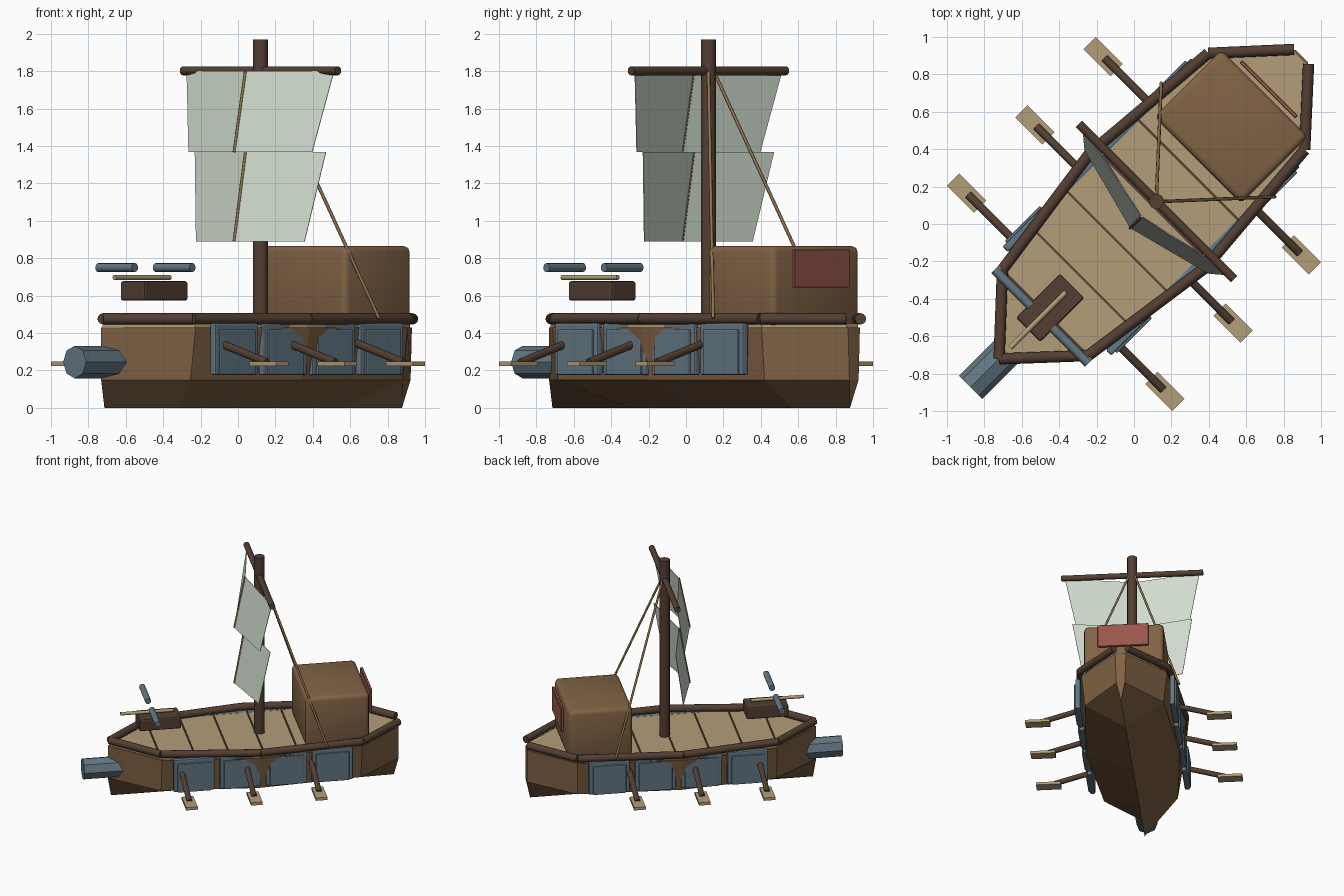
import bpy, bmesh, math
from mathutils import Vector, Matrix

if "Cube" in bpy.data.objects:
    bpy.data.objects.remove(bpy.data.objects["Cube"])

# The boat is built along local x (bow at -x) and turned 45 degrees
TURN = Matrix.Rotation(math.radians(45), 4, 'Z')


def material(name, rgb):
    m = bpy.data.materials.new(name)
    m.diffuse_color = (*rgb, 1)
    m.use_nodes = True
    m.node_tree.nodes["Principled BSDF"].inputs["Base Color"].default_value = m.diffuse_color
    return m


WOOD = material("hull_wood", (0.222, 0.125, 0.060))
DARK = material("dark_wood", (0.086, 0.049, 0.032))
TAN = material("pale_wood", (0.45, 0.34, 0.19))
SLATE = material("slate_metal", (0.125, 0.184, 0.228))
CLOTH = material("sail_cloth", (0.65, 0.73, 0.63))
ROPE = material("rope", (0.28, 0.175, 0.075))
RED = material("red_paint", (0.32, 0.092, 0.070))


def add(name, bm, mat):
    bmesh.ops.recalc_face_normals(bm, faces=bm.faces[:])
    me = bpy.data.meshes.new(name)
    bm.to_mesh(me)
    bm.free()
    me.materials.append(mat)
    ob = bpy.data.objects.new(name, me)
    ob.matrix_world = TURN
    bpy.context.collection.objects.link(ob)
    return ob


def box(name, lo, hi, mat, bevel=0.0, segs=2):
    lo, hi = Vector(lo), Vector(hi)
    bm = bmesh.new()
    size = hi - lo
    bmesh.ops.create_cube(bm, size=1, matrix=Matrix.Translation((lo + hi) / 2)
                          @ Matrix.Diagonal((*size, 1)))
    if bevel:
        bmesh.ops.bevel(bm, geom=bm.edges[:], offset=bevel, segments=segs,
                        profile=0.5, affect='EDGES')
    return add(name, bm, mat)


def rod(name, a, b, r, mat, sides=12, smooth=True):
    a, b = Vector(a), Vector(b)
    d = b - a
    bm = bmesh.new()
    m = Matrix.Translation((a + b) / 2) @ d.to_track_quat('Z', 'Y').to_matrix().to_4x4()
    bmesh.ops.create_cone(bm, cap_ends=True, segments=sides, radius1=r, radius2=r,
                          depth=d.length, matrix=m)
    for f in bm.faces:
        f.smooth = smooth and len(f.verts) == 4
    for e in bm.edges:
        if any(len(f.verts) > 4 for f in e.link_faces):
            e.smooth = False
    return add(name, bm, mat)


def mirrored(half):
    """Turn a half outline (bow to stern) into a closed loop."""
    return half + [(x, -y) for x, y in reversed(half[1:])]


def loft(name, rings, mat, cap_bottom=True):
    """Stack closed outlines (loop, z)."""
    bm = bmesh.new()
    loops = [[bm.verts.new((x, y, z)) for x, y in loop] for loop, z in rings]
    if cap_bottom:
        bm.faces.new(loops[0])
    bm.faces.new(loops[-1])
    for a, b in zip(loops, loops[1:]):
        for k in range(len(a)):
            n = (k + 1) % len(a)
            bm.faces.new((a[k], a[n], b[n], b[k]))
    bmesh.ops.remove_doubles(bm, verts=bm.verts[:], dist=0.0005)
    return add(name, bm, mat)


# Hull with a V bottom running down to a keel line, and deck
keel = mirrored([(-1.01, 0), (-0.44, 0), (0.10, 0), (0.80, 0), (1.24, 0)])
chine = mirrored([(-1.035, 0), (-0.665, 0.305), (0.10, 0.385), (0.92, 0.325), (1.27, 0.035)])
top = mirrored([(-1.035, 0), (-0.665, 0.345), (0.10, 0.44), (0.926, 0.355), (1.27, 0.045)])
loft("hull", [(keel, 0), (chine, 0.15), (top, 0.43)], WOOD, cap_bottom=False)
deck_line = [(x * 0.99, y * 0.97) for x, y in top]
loft("deck", [(deck_line, 0.425), (deck_line, 0.45)], TAN)

# Dark seams between deck planks
for i, (x, w) in enumerate([(-0.67, 0.31), (-0.40, 0.35), (-0.13, 0.38),
                            (0.14, 0.41), (0.41, 0.39)]):
    box(f"deck_seam_{i}", (x - 0.006, -w, 0.44), (x + 0.006, w, 0.456), DARK)

# Rails around the deck
rail = [(-1.02, 0), (-0.67, 0.325), (0.10, 0.435), (0.926, 0.365), (1.265, 0.055)]
for s in (1, -1):
    for i, (p, q) in enumerate(zip(rail, rail[1:])):
        rod(f"rail_{i}_{s}", (p[0], p[1] * s, 0.476), (q[0], q[1] * s, 0.476), 0.03, DARK)

# Side shields and oars
for s in (1, -1):
    def side_box(name, x, w, v0, v1, z0, z1, mat, bevel):
        ys = sorted((v0 * s, v1 * s))
        box(name, (x - w, ys[0], z0), (x + w, ys[1], z1), mat, bevel, 2)
    for i, x in enumerate((-0.42, -0.053, 0.315, 0.68)):
        side_box(f"shield_{i}_{s}", x, 0.163, 0.37, 0.412, 0.175, 0.454, SLATE, 0.01)
        side_box(f"shield_face_{i}_{s}", x, 0.132, 0.39, 0.424, 0.177, 0.42, SLATE, 0.006)
    for i, x in enumerate((-0.516, 0.0, 0.516)):
        rod(f"oar_shaft_{i}_{s}", (x, 0.36 * s, 0.352), (x, 0.735 * s, 0.243), 0.022, DARK)
        side_box(f"oar_blade_{i}_{s}", x, 0.046, 0.648, 0.852, 0.223, 0.247, TAN, 0)

# Cabin with red stern panel
cabin = box("cabin", (0.482, -0.328, 0.44), (0.988, 0.328, 0.865), WOOD, 0.032, 3)
box("cabin_panel", (1.008, -0.21, 0.643), (1.03, 0.21, 0.847), RED, 0.004, 1)

# Mast, yard and stays
rod("mast", (0.17, 0, 0.44), (0.17, 0, 1.97), 0.041, DARK)
rod("yard", (0.17, -0.586, 1.802), (0.17, 0.586, 1.802), 0.024, DARK)
for s in (1, -1):
    rod(f"stay_{s}", (0.19, 0.02 * s, 1.80), (0.636, 0.43 * s, 0.48), 0.009, ROPE, 8)

# Two folded sails: half widths at top and bottom, crease pushed forward
for name, z1, z0, w1, w0 in (("upper_sail", 1.80, 1.367, 0.557, 0.467),
                             ("lower_sail", 1.367, 0.89, 0.495, 0.41)):
    bm = bmesh.new()
    hi = [bm.verts.new(p) for p in ((0.17, -w1, z1), (0.058, 0, z1), (0.17, w1, z1))]
    lo = [bm.verts.new(p) for p in ((0.094, -w0, z0), (-0.028, 0, z0), (0.094, w0, z0))]
    for k in (0, 1):
        bm.faces.new((lo[k], lo[k + 1], hi[k + 1], hi[k]))
    sail = add(name, bm, CLOTH)
    mod = sail.modifiers.new("thickness", 'SOLIDIFY')
    mod.thickness = 0.004
    mod.offset = 0
    rod(name + "_crease", (0.056, 0, z1), (-0.03, 0, z0), 0.008, ROPE, 8)

# Bow ram
rod("bow_ram", (-1.235, 0, 0.245), (-0.80, 0, 0.245), 0.087, SLATE, 8, smooth=False)

# Bow launcher: stock, bolt and arms
box("launcher_stock", (-0.80, -0.092, 0.573), (-0.467, 0.092, 0.677), DARK, 0.012)
rod("launcher_bolt", (-0.935, 0, 0.697), (-0.515, 0, 0.697), 0.014, TAN, 8)
for s in (1, -1):
    rod(f"launcher_arm_{s}", (-0.70, 0.08 * s, 0.75), (-0.70, 0.355 * s, 0.75), 0.024, SLATE)

# Soft shading on the rounded cabin
bpy.ops.object.select_all(action='DESELECT')
cabin.select_set(True)
bpy.context.view_layer.objects.active = cabin
bpy.ops.object.shade_smooth_by_angle(angle=math.radians(35))
